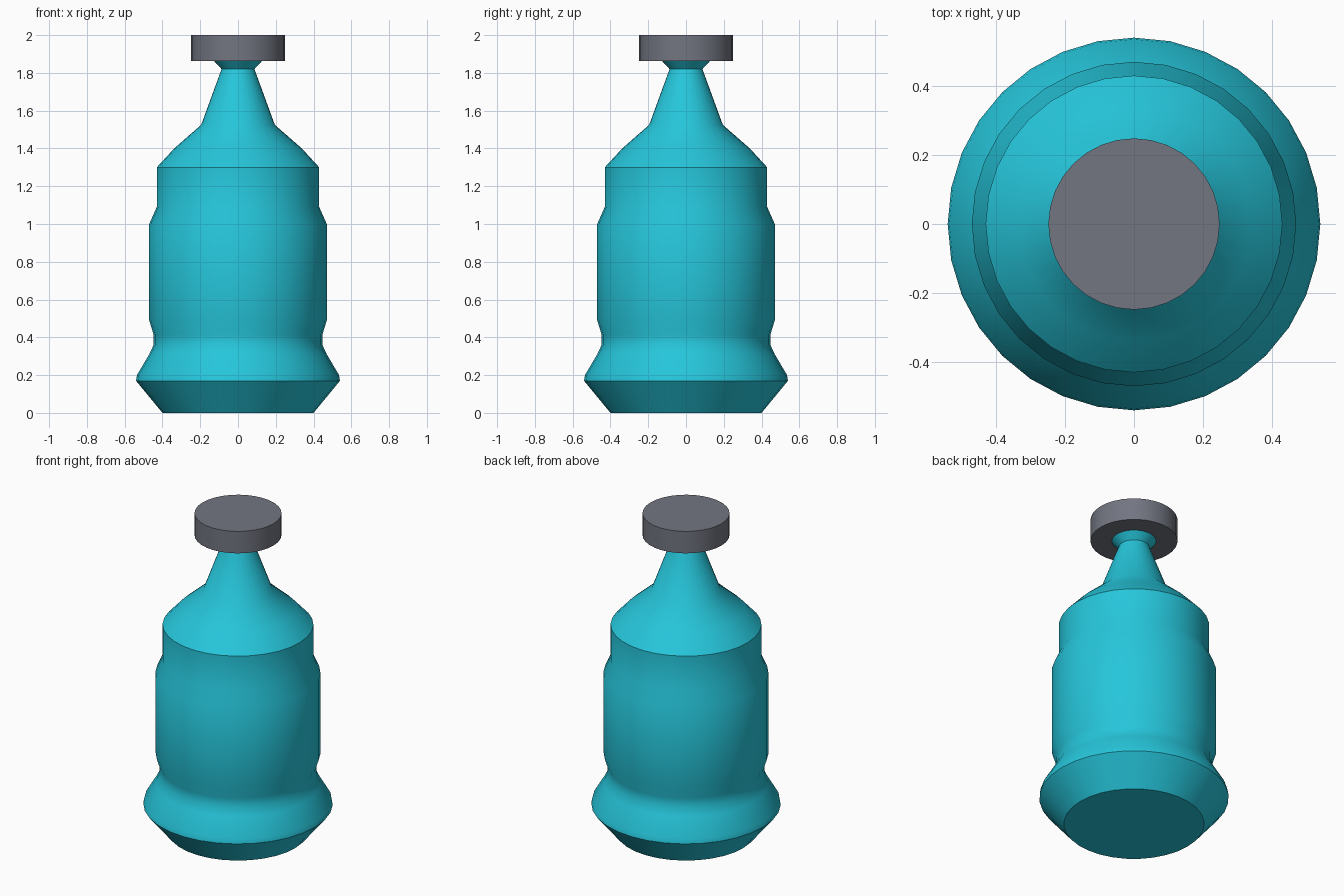
import bpy
import math

SEGMENTS = 32

# Remove the default object
cube = bpy.data.objects.get("Cube")
if cube:
    bpy.data.objects.remove(cube, do_unlink=True)


def make_material(name, rgb):
    mat = bpy.data.materials.new(name)
    mat.use_nodes = True
    colour = (*rgb, 1.0)
    mat.diffuse_color = colour
    mat.node_tree.nodes["Principled BSDF"].inputs["Base Color"].default_value = colour
    return mat


def lathe(name, profile, mat):
    """Turn (radius, height) points around z and close both ends with flat caps."""
    verts, faces = [], []
    for radius, height in profile:
        for i in range(SEGMENTS):
            a = math.tau * i / SEGMENTS
            verts.append((radius * math.cos(a), radius * math.sin(a), height))
    for ring in range(len(profile) - 1):
        low, high = ring * SEGMENTS, (ring + 1) * SEGMENTS
        for i in range(SEGMENTS):
            j = (i + 1) % SEGMENTS
            faces.append((low + i, low + j, high + j, high + i))
    faces.append(tuple(reversed(range(SEGMENTS))))
    faces.append(tuple(range(len(verts) - SEGMENTS, len(verts))))
    mesh = bpy.data.meshes.new(name)
    mesh.from_pydata(verts, [], faces)
    mesh.materials.append(mat)
    obj = bpy.data.objects.new(name, mesh)
    bpy.context.collection.objects.link(obj)
    # Smooth around the turn, sharp at the rims
    bpy.ops.object.select_all(action="DESELECT")
    obj.select_set(True)
    bpy.context.view_layer.objects.active = obj
    bpy.ops.object.shade_smooth_by_angle(angle=math.radians(35))
    return obj


cyan = make_material("cyan", (0.019, 0.565, 0.708))
grey = make_material("grey", (0.17, 0.18, 0.22))

# Bottle body: flared foot, waist, barrel, collar, shoulder, neck and lip
lathe("bottle_body", [
    (0.40, 0.0), (0.54, 0.17), (0.535, 0.2), (0.47, 0.31),
    (0.447, 0.36), (0.447, 0.415), (0.47, 0.49), (0.47, 1.0),
    (0.43, 1.09), (0.43, 1.3), (0.338, 1.4), (0.195, 1.525),
    (0.087, 1.82), (0.127, 1.863),
], cyan)

# Flat round cap on the lip
lathe("bottle_cap", [(0.248, 1.862), (0.248, 2.0)], grey)
